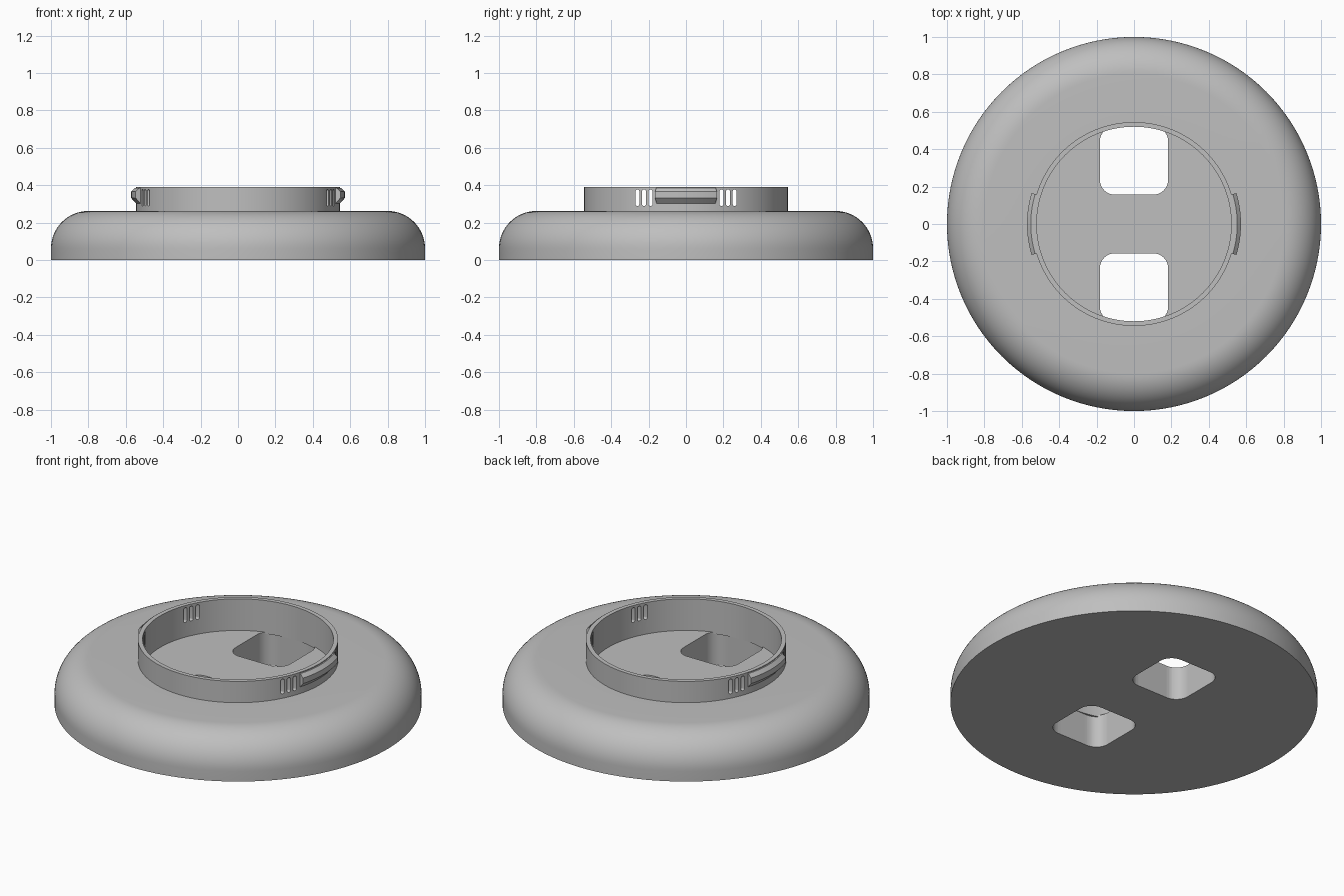
import bpy, bmesh, math
from mathutils import Matrix

cube = bpy.data.objects.get("Cube")
if cube:
    bpy.data.objects.remove(cube, do_unlink=True)

grey = bpy.data.materials.new("plain_grey")
grey.use_nodes = True
grey.diffuse_color = (0.52, 0.52, 0.52, 1)
grey.node_tree.nodes["Principled BSDF"].inputs["Base Color"].default_value = grey.diffuse_color


def finish(name, bm):
    bmesh.ops.remove_doubles(bm, verts=bm.verts, dist=1e-5)
    bmesh.ops.recalc_face_normals(bm, faces=bm.faces)
    mesh = bpy.data.meshes.new(name)
    bm.to_mesh(mesh)
    bm.free()
    mesh.materials.append(grey)
    obj = bpy.data.objects.new(name, mesh)
    bpy.context.collection.objects.link(obj)
    return obj


def lathe(name, profile, steps, start=0.0, sweep=math.tau):
    """Spin a closed (radius, z) profile about z; partial sweeps get end caps."""
    bm = bmesh.new()
    full = abs(sweep - math.tau) < 1e-6
    rings = []
    for i in range(steps if full else steps + 1):
        a = start + sweep * i / steps
        rings.append([bm.verts.new((r * math.cos(a), r * math.sin(a), z)) for r, z in profile])
    n = len(profile)
    for i in range(steps):
        p, q = rings[i], rings[(i + 1) % len(rings)]
        for j in range(n):
            k = (j + 1) % n
            if profile[j][0] or profile[k][0]:
                bm.faces.new((p[j], q[j], q[k], p[k]))
    if not full:
        bm.faces.new(rings[0])
        bm.faces.new(rings[-1])
    return finish(name, bm)


def rounded_prism(name, w, h, r, depth, matrix):
    """Rounded rectangle extruded along its local z, then placed by matrix."""
    bm = bmesh.new()
    outline = []
    for c, (sx, sy) in enumerate(((1, 1), (-1, 1), (-1, -1), (1, -1))):
        for i in range(9):
            a = (c + i / 8) * math.pi / 2
            outline.append((sx * (w / 2 - r) + r * math.cos(a), sy * (h / 2 - r) + r * math.sin(a)))
    low = [bm.verts.new((x, y, -depth / 2)) for x, y in outline]
    high = [bm.verts.new((x, y, depth / 2)) for x, y in outline]
    bm.faces.new(low)
    bm.faces.new(high)
    for i in range(len(low)):
        k = (i + 1) % len(low)
        bm.faces.new((low[i], low[k], high[k], high[i]))
    bm.transform(matrix)
    return finish(name, bm)


def activate(obj):
    bpy.ops.object.select_all(action='DESELECT')
    obj.select_set(True)
    bpy.context.view_layer.objects.active = obj


def cut(obj, cutters):
    activate(obj)
    for cutter in cutters:
        mod = obj.modifiers.new("cut", 'BOOLEAN')
        mod.operation = 'DIFFERENCE'
        mod.solver = 'EXACT'
        mod.object = cutter
        bpy.ops.object.modifier_apply(modifier=mod.name)
        bpy.data.objects.remove(cutter, do_unlink=True)


# Round base with a filleted rim and a shallow floor inside the collar
TOP, FILLET, FLOOR = 0.262, 0.2, 0.2
rim = []
for i in range(17):
    a = math.pi / 2 * i / 16
    rim.append((1 - FILLET + FILLET * math.cos(a), TOP - FILLET + FILLET * math.sin(a)))
base = lathe("base", [(0, 0), (1, 0)] + rim + [(0.532, TOP), (0.532, FLOOR), (0, FLOOR)], 128)

# Two rounded square openings through the base
cut(base, [rounded_prism("opening_cutter", 0.365, 0.365, 0.08, 1,
                         Matrix.Translation((0, s * 0.339, 0))) for s in (1, -1)])

# Thin collar with three slots on each side of each clip
collar = lathe("collar", [(0.52, 0.19), (0.545, 0.19), (0.545, 0.39), (0.52, 0.39)], 128)
along_x = Matrix.Rotation(math.pi / 2, 4, 'Z') @ Matrix.Rotation(math.pi / 2, 4, 'X')
cut(collar, [rounded_prism("slot_cutter", 0.021, 0.088, 0.01, 1.4,
                           Matrix.Translation((0, s * y, 0.333)) @ along_x)
             for s in (1, -1) for y in (0.19, 0.225, 0.26)])

# Chamfered snap clips on the left and right of the collar
parts = [base, collar]
half = math.radians(16.8)
clip = [(0.535, 0.385), (0.552, 0.385), (0.572, 0.365), (0.572, 0.332), (0.545, 0.302), (0.535, 0.302)]
for name, middle in (("left_clip", 0), ("right_clip", math.pi)):
    parts.append(lathe(name, clip, 12, middle - half, 2 * half))

for obj in parts:
    activate(obj)
    bpy.ops.object.shade_smooth_by_angle(angle=math.radians(25))
